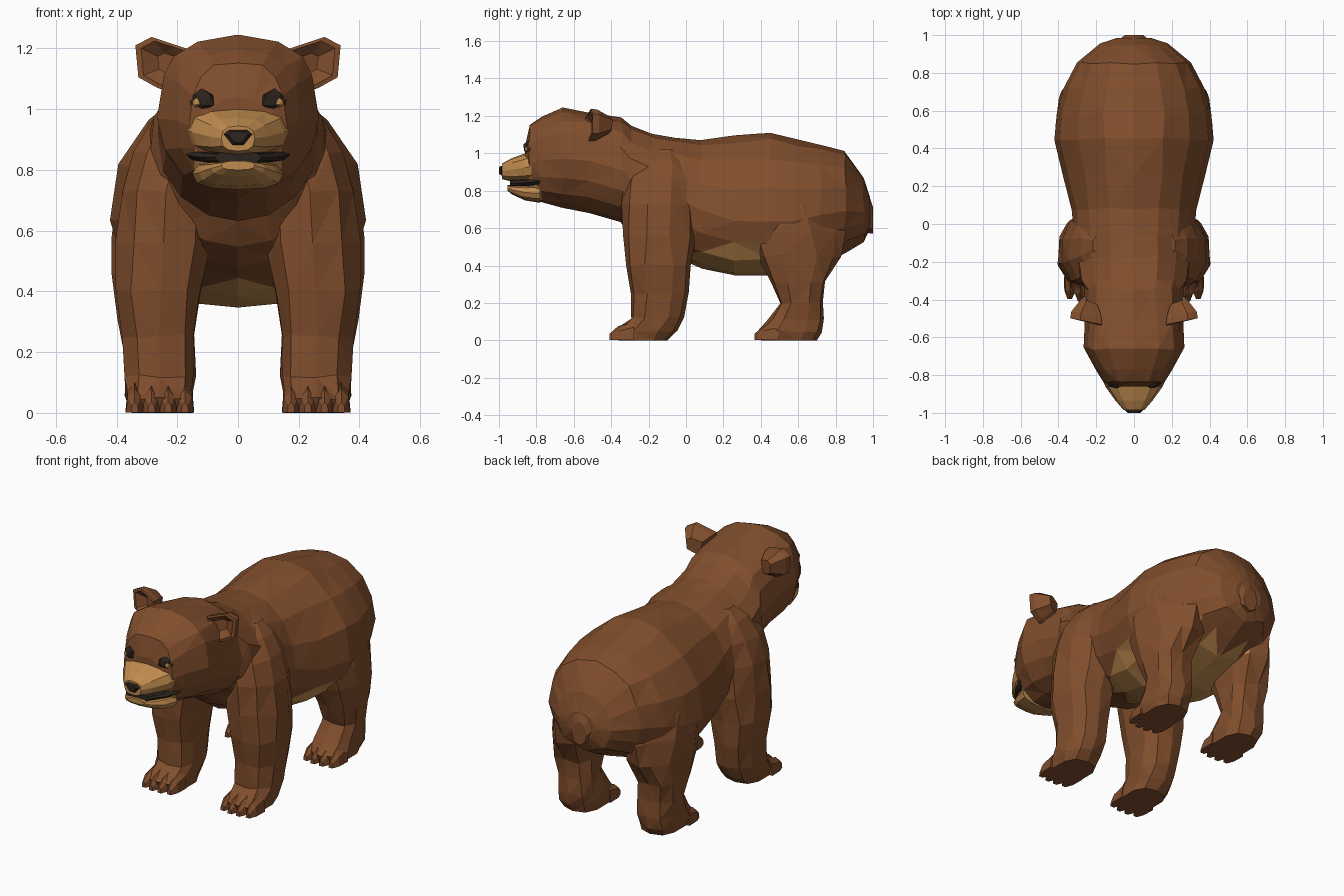
import bpy, bmesh, math, random
from mathutils import Vector

if "Cube" in bpy.data.objects:
    bpy.data.objects.remove(bpy.data.objects["Cube"])

random.seed(4)


def material(name, rgb):
    m = bpy.data.materials.new(name)
    m.diffuse_color = (*rgb, 1)
    m.use_nodes = True
    m.node_tree.nodes["Principled BSDF"].inputs["Base Color"].default_value = m.diffuse_color
    return m


BROWN = material("brown fur", (0.222, 0.077, 0.026))
TAN = material("tan fur", (0.53, 0.26, 0.078))
DARK = material("dark brown", (0.026, 0.017, 0.012))


def finish(name, bm, mats, mirror=False, rule=None):
    bmesh.ops.recalc_face_normals(bm, faces=bm.faces[:])
    bm.normal_update()
    if rule:
        for f in bm.faces:
            f.material_index = int(bool(rule(f.calc_center_median(), f.normal)))
    me = bpy.data.meshes.new(name)
    bm.to_mesh(me)
    bm.free()
    ob = bpy.data.objects.new(name, me)
    bpy.context.collection.objects.link(ob)
    for m in mats:
        me.materials.append(m)
    if mirror:
        mod = ob.modifiers.new("Mirror", 'MIRROR')
        mod.use_axis = (True, False, False)
        mod.use_mirror_merge = False
    return ob


def power(v, e):
    return math.copysign(abs(v) ** e, v)


def skin(bm, rings, jitter=0.0):
    """Bridge point rings into a closed, triangulated faceted shell."""
    rows = []
    for i, ring in enumerate(rings):
        j = jitter if 0 < i < len(rings) - 1 else 0
        rows.append([bm.verts.new(p + Vector([random.uniform(-j, j) for _ in range(3)]))
                     for p in ring])
    n = len(rows[0])
    faces = []
    for a, b in zip(rows, rows[1:]):
        for k in range(n):
            faces.append(bm.faces.new((a[k], a[(k + 1) % n], b[(k + 1) % n], b[k])))
    faces += [bm.faces.new(rows[0]), bm.faces.new(rows[-1])]
    bmesh.ops.triangulate(bm, faces=faces)


def ring_y(y, zb, zt, w, frac=0.5, etop=2.0, n=16, ebot=2.0):
    """Cross-section facing y; frac sets the height of the widest point."""
    zc = zb + frac * (zt - zb)
    pts = []
    for k in range(n):
        a = math.tau * k / n + math.pi / 2
        c, s = math.cos(a), math.sin(a)
        e = 2 / (etop if s >= 0 else ebot)
        h = zt - zc if s >= 0 else zc - zb
        pts.append(Vector((w * power(c, e), y, zc + h * power(s, e))))
    return pts


def ring_z(z, y0, y1, x0, x1, n=10):
    """Cross-section facing z: rounded box low down, oval at the shoulder."""
    e = 0.75 if z < 0.5 else 0.95
    pts = []
    for k in range(n):
        a = math.tau * (k + 0.5) / n
        pts.append(Vector(((x0 + x1) / 2 + (x1 - x0) / 2 * power(math.cos(a), e),
                           (y0 + y1) / 2 + (y1 - y0) / 2 * power(math.sin(a), e), z)))
    return pts


# Body, neck and head in one shell, tan belly
body = [
    (0.985, 0.60, 0.76, 0.09, 0.5, 2), (0.95, 0.53, 0.87, 0.18, 0.45, 2),
    (0.85, 0.47, 1.01, 0.305, 0.42, 2), (0.72, 0.41, 1.05, 0.37, 0.4, 2),
    (0.58, 0.37, 1.085, 0.41, 0.38, 2), (0.45, 0.345, 1.11, 0.42, 0.38, 2),
    (0.26, 0.34, 1.09, 0.375, 0.40, 2), (0.08, 0.38, 1.075, 0.33, 0.45, 2),
    (-0.06, 0.44, 1.09, 0.32, 0.5, 2), (-0.18, 0.48, 1.11, 0.315, 0.5, 2),
    (-0.29, 0.54, 1.145, 0.295, 0.5, 2.2), (-0.345, 0.635, 1.185, 0.265, 0.5, 2.3),
    (-0.52, 0.685, 1.22, 0.26, 0.5, 2.8), (-0.66, 0.715, 1.238, 0.262, 0.48, 2.9),
    (-0.77, 0.735, 1.195, 0.20, 0.48, 2.8), (-0.835, 0.755, 1.155, 0.155, 0.48, 2.6),
    (-0.86, 0.79, 1.04, 0.11, 0.5, 2.4)]
bm = bmesh.new()
skin(bm, [ring_y(*s) for s in body], 0.007)
bmesh.ops.symmetrize(bm, input=bm.verts[:] + bm.edges[:] + bm.faces[:], direction='X', dist=0.0001)
bear = finish("bear_body", bm, [BROWN, TAN],
              rule=lambda c, n: (0.03 < c.y < 0.8 and n.z < -0.47 and c.z < 0.5)
              or (c.y < -0.79 and c.z < 0.84))
parts = []

# Upper muzzle, lower jaw, dark mouth between them
for name, mat, rings in (
    ("muzzle", TAN, [(-0.78, 0.85, 1.035, 0.185), (-0.86, 0.848, 1.0, 0.152),
                     (-0.935, 0.85, 0.972, 0.098), (-0.985, 0.862, 0.945, 0.055)]),
    ("lower_jaw", TAN, [(-0.78, 0.735, 0.838, 0.15), (-0.86, 0.748, 0.833, 0.13),
                        (-0.93, 0.78, 0.83, 0.09), (-0.955, 0.80, 0.83, 0.055)]),
    ("mouth", DARK, [(-0.78, 0.82, 0.88, 0.172), (-0.86, 0.82, 0.865, 0.138),
                     (-0.94, 0.82, 0.862, 0.075)])):
    bm = bmesh.new()
    skin(bm, [ring_y(*r, 0.5, 2.6, 12, 2.6) for r in rings])
    parts.append(finish(name, bm, [mat]))

# Nose: inverted triangle pad
bm = bmesh.new()
outline = ((-0.047, 0.918), (-0.03, 0.932), (0.03, 0.932), (0.047, 0.918), (0.018, 0.882), (-0.018, 0.882))
skin(bm, [[Vector((x * s, y, 0.912 + (z - 0.912) * s)) for x, z in outline]
          for y, s in ((-0.95, 1.0), (-0.988, 1.0), (-1.0, 0.7))])
finish("nose", bm, [DARK])


# Eyes: flat dark sockets with small tan irises
def blob(name, mat, loc, size, turn):
    bm = bmesh.new()
    bmesh.ops.create_icosphere(bm, subdivisions=1, radius=1)
    c, s = math.cos(turn), math.sin(turn)
    for v in bm.verts:
        x, y, z = (v.co[i] * size[i] for i in range(3))
        v.co = Vector((x * c - y * s, x * s + y * c, z)) + Vector(loc)
    finish(name, bm, [mat], mirror=True)


blob("eye_socket", DARK, (0.120, -0.843, 1.03), (0.052, 0.020, 0.038), 0.5)
blob("eye", TAN, (0.137, -0.854, 1.022), (0.016, 0.010, 0.016), 0.5)

# Ears: tapered slab with a shallow hollow front
bm = bmesh.new()
ear = ((0.17, 1.20), (0.215, 1.215), (0.285, 1.238), (0.338, 1.21), (0.328, 1.105), (0.265, 1.07), (0.20, 1.05))
cx, cz = 0.255, 1.15
skin(bm, [[Vector((cx + (x - cx) * s - 0.04 * (1 - s), y + 0.2 * (x - cx), cz + (z - cz) * s)) for x, z in ear]
          for y, s in ((-0.41, 0.5), (-0.48, 0.95), (-0.515, 1.0), (-0.52, 0.85), (-0.49, 0.4))])
parts.append(finish("ear", bm, [BROWN], mirror=True))

# Legs: rings of (z, back-front range, inner-outer range), plus clawed toes
front = [(0, -0.36, -0.10, 0.145, 0.355), (0.05, -0.385, -0.05, 0.142, 0.37),
         (0.12, -0.30, -0.01, 0.14, 0.37), (0.25, -0.30, 0.01, 0.137, 0.378),
         (0.40, -0.325, 0.03, 0.115, 0.40), (0.56, -0.34, 0.05, 0.08, 0.405),
         (0.73, -0.345, 0.05, 0.08, 0.385), (0.86, -0.32, 0.04, 0.08, 0.345),
         (0.96, -0.26, 0.01, 0.08, 0.285), (1.02, -0.18, -0.04, 0.08, 0.22)]
hind = [(0, 0.40, 0.70, 0.15, 0.355), (0.05, 0.39, 0.725, 0.142, 0.37),
        (0.11, 0.44, 0.735, 0.145, 0.37), (0.20, 0.50, 0.735, 0.155, 0.375),
        (0.31, 0.455, 0.75, 0.15, 0.395), (0.45, 0.38, 0.83, 0.125, 0.415),
        (0.58, 0.33, 0.85, 0.10, 0.422), (0.72, 0.35, 0.78, 0.10, 0.402),
        (0.88, 0.44, 0.68, 0.10, 0.30)]
for name, rings, toe_y in (("front_leg", front, -0.415), ("hind_leg", hind, 0.36)):
    rows = [ring_z(*r) for r in rings]
    inner = name == "hind_leg"
    if inner:  # round the haunch off towards the rump
        for row in rows[5:]:
            for p in row:
                if p.y > 0.62 and p.x > 0.3:
                    p.x -= (p.y - 0.62) * 0.25
    bm = bmesh.new()
    skin(bm, rows, 0.008)
    parts.append(finish(name, bm, [BROWN, TAN], mirror=True,
                        rule=lambda c, n: inner and n.x < -0.5 and c.z > 0.42 and c.y < 0.8))
    for i in range(4):
        bm = bmesh.new()
        x = 0.175 + 0.055 * i
        back = 0.012 * abs(i - 1.5)
        skin(bm, [[Vector((x + dx * w, toe_y + back + d, z)) for dx, z in
                   ((-1, 0.001), (-0.8, h * 0.7), (0, h), (0.8, h * 0.7), (1, 0.001))]
                  for d, w, h in ((0.12, 0.031, 0.10), (0.045, 0.029, 0.075), (0.0, 0.012, 0.035))])
        parts.append(finish(name + "_toe", bm, [BROWN], mirror=True))

# Tail: short flap on the rump
bm = bmesh.new()
skin(bm, [ring_y(*r, 0.5, 2, 8) for r in
          ((0.86, 0.66, 0.90, 0.08), (0.965, 0.575, 0.82, 0.09), (1.0, 0.57, 0.71, 0.05))])
parts.append(finish("tail", bm, [BROWN]))

# Fuse the parts into one skin so nothing is left inside
bpy.context.view_layer.objects.active = bear
for part in parts:
    before = len(bear.data.vertices)
    mod = bear.modifiers.new("Union", 'BOOLEAN')
    mod.operation, mod.solver, mod.object = 'UNION', 'EXACT', part
    mod.material_mode = 'TRANSFER'
    fused = bear.evaluated_get(bpy.context.evaluated_depsgraph_get()).to_mesh()
    if len(fused.vertices) > 0.6 * before:
        bpy.ops.object.modifier_apply(modifier=mod.name)
        bpy.data.objects.remove(part)
    else:
        bear.modifiers.remove(mod)
